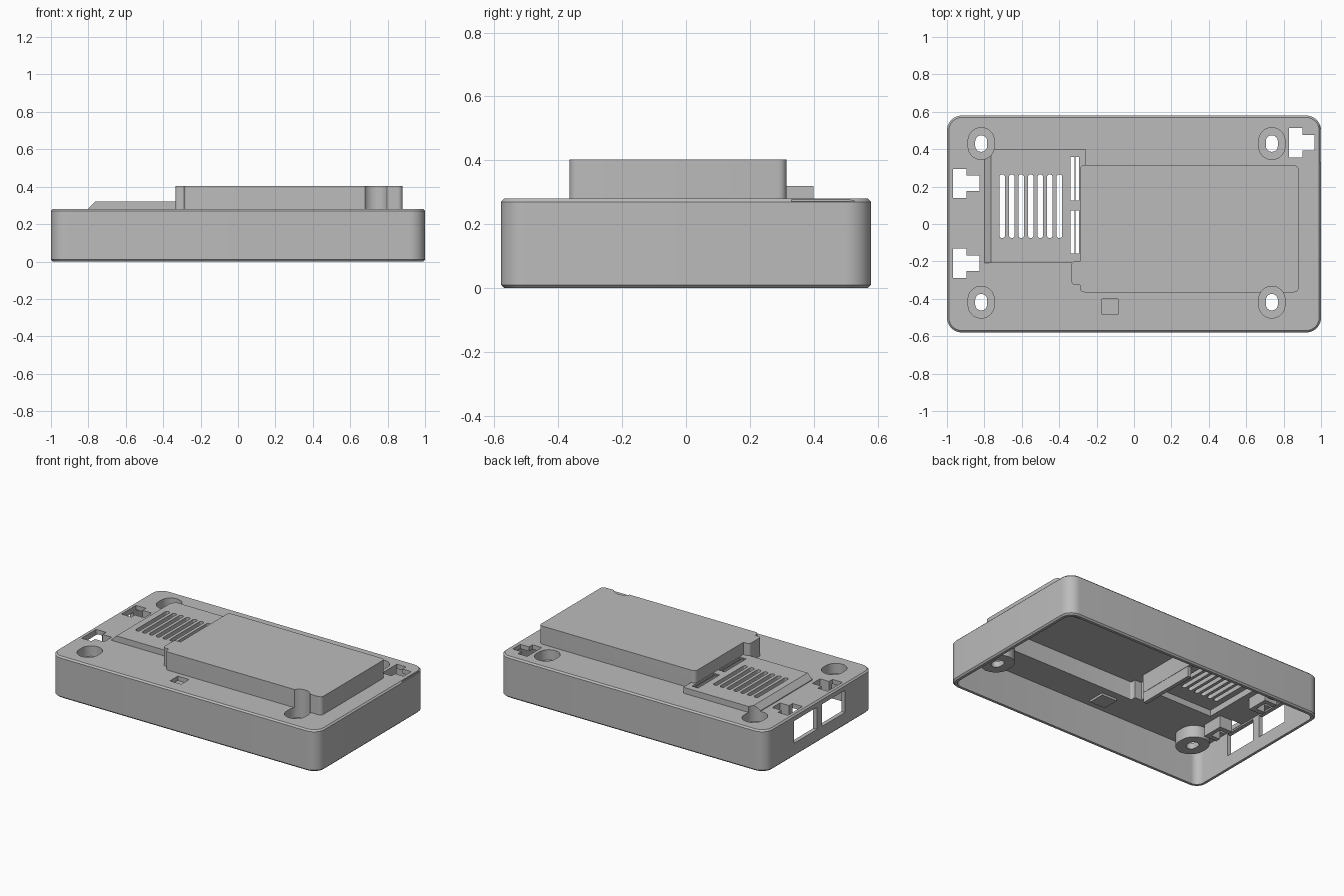
import bpy, bmesh, math

cube = bpy.data.objects.get("Cube")
if cube:
    bpy.data.objects.remove(cube, do_unlink=True)

grey = bpy.data.materials.new("mid grey")
grey.use_nodes = True
COLOUR = (0.5, 0.5, 0.5, 1)
grey.diffuse_color = COLOUR
grey.node_tree.nodes["Principled BSDF"].inputs["Base Color"].default_value = COLOUR


def mesh_object(name, bm):
    bmesh.ops.recalc_face_normals(bm, faces=bm.faces[:])
    me = bpy.data.meshes.new(name)
    bm.to_mesh(me)
    bm.free()
    ob = bpy.data.objects.new(name, me)
    bpy.context.scene.collection.objects.link(ob)
    me.materials.append(grey)
    return ob


def prism(name, outline, z0, z1, chamfer=0):
    """Extrude an outline upward, with optional chamfered top and bottom rims."""
    bm = bmesh.new()
    face = bm.faces.new([bm.verts.new((x, y, z0)) for x, y in outline])
    top = bmesh.ops.extrude_face_region(bm, geom=[face])["geom"]
    for v in top:
        if isinstance(v, bmesh.types.BMVert):
            v.co.z = z1
    if chamfer:
        rims = [e for e in bm.edges if abs(e.verts[0].co.z - e.verts[1].co.z) < 1e-6]
        bmesh.ops.bevel(bm, geom=rims, offset=chamfer, segments=1, affect='EDGES')
    return mesh_object(name, bm)


def rounded(x0, x1, y0, y1, r, steps=8):
    """Outline of a rectangle with rounded corners; a large radius gives a stadium."""
    pts = []
    corners = [(x1 - r, y1 - r), (x0 + r, y1 - r), (x0 + r, y0 + r), (x1 - r, y0 + r)]
    for i, (cx, cy) in enumerate(corners):
        for k in range(steps + 1):
            a = math.pi / 2 * (i + k / steps)
            pts.append((cx + r * math.cos(a), cy + r * math.sin(a)))
    return pts


def box(name, x0, x1, y0, y1, z0, z1):
    return prism(name, [(x0, y0), (x1, y0), (x1, y1), (x0, y1)], z0, z1)


def combine(target, helper, operation):
    """Apply one boolean and discard the helper."""
    mod = target.modifiers.new(operation, 'BOOLEAN')
    mod.operation, mod.object, mod.solver = operation, helper, 'EXACT'
    bpy.context.view_layer.update()
    deps = bpy.context.evaluated_depsgraph_get()
    new = bpy.data.meshes.new_from_object(target.evaluated_get(deps))
    target.modifiers.clear()
    target.data = new
    bpy.data.objects.remove(helper, do_unlink=True)


def add(part):
    combine(shell, part, 'UNION')


def cut(part):
    combine(shell, part, 'DIFFERENCE')


def stadium(cx, cy, w, h, inset=0):
    w, h = w / 2 + inset, h / 2 + inset
    return rounded(cx - w, cx + w, cy - h, cy + h, w - 0.0005)


# Main tray with raised block and its side tab
shell = prism("case_shell", rounded(-1, 1, -0.58, 0.58, 0.08, 10), 0, 0.28, 0.01)
add(prism("raised_block", rounded(-0.29, 0.88, -0.365, 0.315, 0.025, 5), 0.2, 0.403))
add(prism("block_tab", rounded(-0.335, -0.2, -0.325, -0.2, 0.02, 5), 0.2, 0.403))

# Vent plate with a sloping outer end
bm = bmesh.new()
profile = [(-0.8, 0.2), (-0.26, 0.2), (-0.26, 0.32), (-0.765, 0.32), (-0.8, 0.285)]
side = bm.faces.new([bm.verts.new((x, -0.208, z)) for x, z in profile])
for v in bmesh.ops.extrude_face_region(bm, geom=[side])["geom"]:
    if isinstance(v, bmesh.types.BMVert):
        v.co.y = 0.4
add(mesh_object("vent_plate", bm))

# Hollow underside
cut(prism("tray_hollow", rounded(-0.972, 0.972, -0.552, 0.552, 0.052), -0.1, 0.25))
cut(prism("block_hollow", rounded(-0.26, 0.85, -0.335, 0.285, 0.01, 4), 0.2, 0.373))
cut(box("tab_hollow", -0.31, -0.2, -0.3, -0.225, 0.2, 0.373))
cut(box("vent_hollow", -0.76, -0.29, -0.18, 0.37, 0.2, 0.292))

# Screw bosses, clipped to the wall height where they meet raised parts
SCREWS = [(x, y) for x in (-0.817, 0.737) for y in (-0.418, 0.43)]
for x, y in SCREWS:
    add(prism("screw_boss", stadium(x, y, 0.14, 0.17, 0.025), 0.17, 0.27))
for x, y, x0, x1, y0, y1, top in [
        (SCREWS[2][0], SCREWS[2][1], 0.5, 0.879, -0.364, -0.2, 0.39),
        (SCREWS[1][0], SCREWS[1][1], -0.77, -0.6, 0.2, 0.399, 0.31)]:
    wall = prism("boss_wall", stadium(x, y, 0.14, 0.17, 0.025), 0.2, top)
    combine(wall, box("clip", x0, x1, y0, y1, 0.1, 0.5), 'INTERSECT')
    add(wall)

# Hanging divider, catch brackets and pocket floor
add(box("divider", -0.288, -0.262, -0.22, 0.2, 0.18, 0.34))
CATCHES = [(-0.9, 0.217, -1), (-0.9, -0.21, -1), (0.9, 0.434, 1)]
for x, y, s in CATCHES:
    inner = x - s * 0.1
    add(box("catch_bracket", min(x, inner), max(x, inner), y - 0.075, y + 0.075, 0.17, 0.26))
add(box("pocket_floor", -0.185, -0.07, -0.5, -0.385, 0.235, 0.26))

# Countersinks and screw holes
for x, y in SCREWS:
    cut(prism("countersink", stadium(x, y, 0.14, 0.17), 0.21, 0.6))
    cut(prism("screw_hole", stadium(x, y, 0.064, 0.088), 0.1, 0.5))

# T-shaped catch openings
for x, y, s in CATCHES:
    wide, narrow = (x - 0.069, x + 0.005), (x - 0.005, x + 0.073)
    if s > 0:
        wide, narrow = narrow, wide
        wide, narrow = (x - 0.07, x), (x - 0.001, x + 0.065)
    cut(box("catch_wide", *wide, y - 0.078, y + 0.078, 0.1, 0.4))
    cut(box("catch_narrow", *narrow, y - 0.041, y + 0.041, 0.1, 0.4))

# Vent slots
for i in range(7):
    x = -0.705 + i * 0.051
    cut(prism("vent_slot", stadium(x, 0.095, 0.03, 0.34), 0.1, 0.5))

# Paired latch slots beside the block
for y0, y1 in [(-0.158, 0.072), (0.125, 0.357)]:
    cut(box("latch_slot", -0.34, -0.318, y0, y1, 0.1, 0.5))
    cut(box("latch_slot", -0.312, -0.294, y0, y1, 0.1, 0.5))

# Port windows in the end wall, shallow pocket and rim notch
for y in (-0.15, 0.15):
    cut(box("port_window", -1.1, -0.95, y - 0.122, y + 0.122, 0.09, 0.24))
cut(box("pocket", -0.17, -0.086, -0.484, -0.4, 0.25, 0.5))
cut(box("rim_notch", 0.992, 1.1, 0.33, 0.53, 0.271, 0.4))

# Smooth rounded corners, sharp edges elsewhere
bpy.ops.object.select_all(action='DESELECT')
shell.select_set(True)
bpy.context.view_layer.objects.active = shell
bpy.ops.object.shade_smooth_by_angle(angle=math.radians(30))
